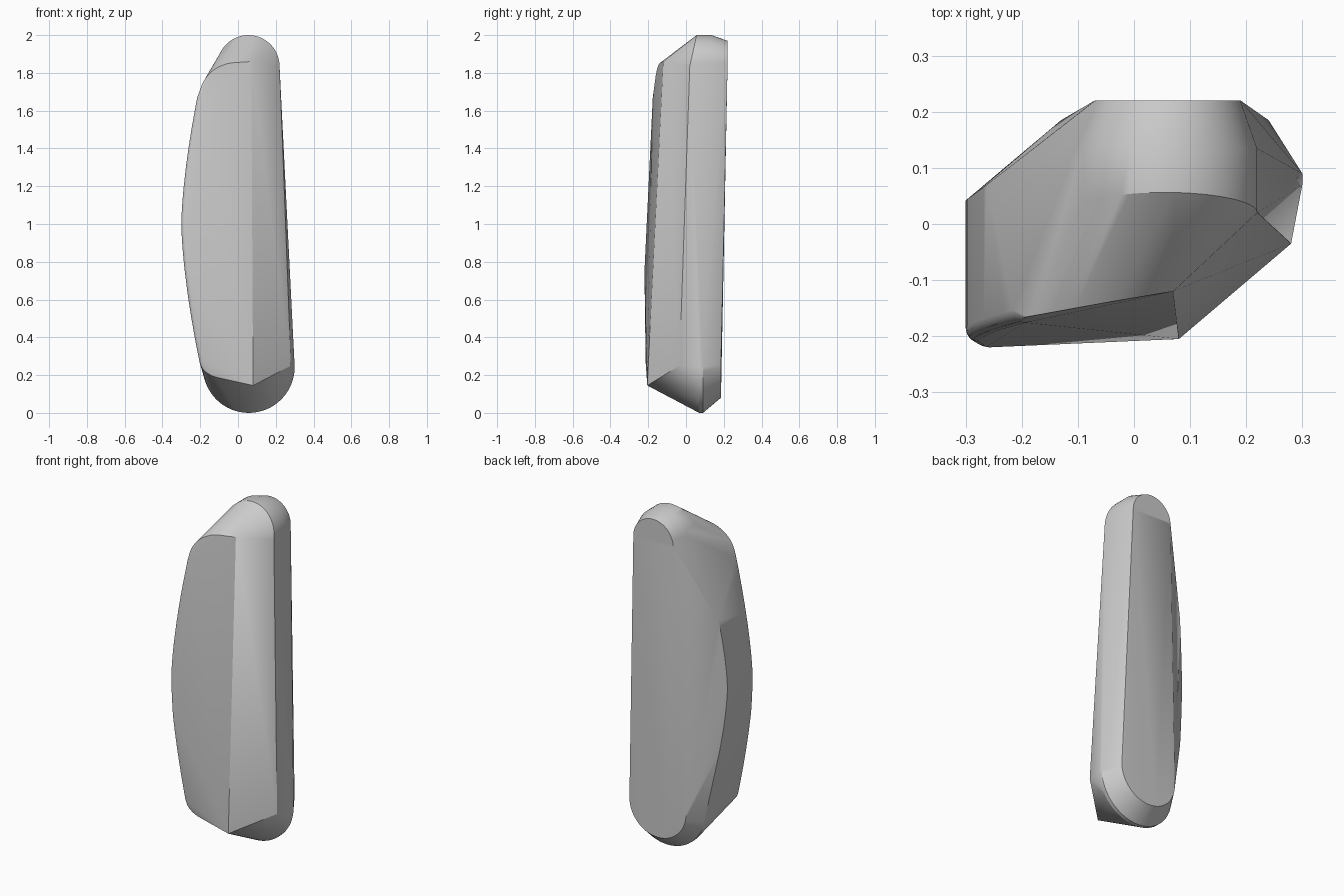
import bpy, bmesh
from math import sin, cos, pi

cube = bpy.data.objects.get("Cube")
if cube:
    bpy.data.objects.remove(cube)

points = []


def arc(cx, cz, r, depth, start, end, steps=32):
    """Arc in the x-z plane; depth(z) gives its y."""
    for i in range(steps + 1):
        a = start + (end - start) * i / steps
        z = cz + r * sin(a)
        points.append((cx + r * cos(a), depth(z), z))


def side_x(z):
    """Bowed left-hand outline of the body."""
    return -0.3 + 0.09 * (abs(z - 1) / 0.7) ** 1.55


# Flat back plate, wider at the bottom
arc(0.06, 1.84, 0.13, lambda z: 0.22, 0, pi)
arc(0.055, 0.265, 0.185, lambda z: 0.185, pi, 2 * pi)

# Rounded rim at the top and bottom
arc(0.055, 1.835, 0.165, lambda z: 0.02 + 0.22 * (z - 1.835), 0, pi)
arc(0.055, 1.835, 0.165, lambda z: 0.135, 0, pi)
arc(0.057, 0.243, 0.243, lambda z: 0.07, pi, 2 * pi)
arc(0.057, 0.243, 0.243, lambda z: 0.09, pi, 2 * pi)

# Front ridge and lower corner
points += [(0.07, -0.12, 1.86), (0.08, -0.205, 0.145), (0.28, -0.035, 0.25)]

# Bowed side with a small rounded front edge
STEPS = 36
for i in range(STEPS + 1):
    z = 0.27 + (1.67 - 0.27) * i / STEPS
    x = side_x(z)
    y = -0.207 - 0.013 * (1 - abs(z - 0.75)) + 0.035 * max(0, z - 0.75)
    for j in range(5):
        a = j / 4 * pi / 2
        points.append((x + 0.022 * (1 - cos(a)), y + 0.022 * (1 - sin(a)), z))
    # Back ridge of the bowed side
    if 0.6 <= z <= 1.4:
        points.append((x, 0.042 + 0.74 * (x + 0.3), z))

# Curved upper and lower ends of the front face
for i in range(13):
    a = i / 12 * pi / 2
    points.append((-0.205 + 0.2 * (1 - cos(a)), -0.168 + 0.036 * (1 - cos(a)), 1.67 + 0.185 * sin(a)))
    points.append((-0.2 + 0.15 * (1 - cos(a)), -0.2, 0.27 - 0.09 * sin(a)))

# Wrap the profiles in one body
bm = bmesh.new()
for p in points:
    bm.verts.new(p)
bmesh.ops.remove_doubles(bm, verts=bm.verts, dist=0.0005)
bmesh.ops.convex_hull(bm, input=bm.verts)
bmesh.ops.delete(bm, geom=[v for v in bm.verts if not v.link_faces], context="VERTS")
bmesh.ops.dissolve_limit(bm, angle_limit=0.01, verts=bm.verts, edges=bm.edges)
bmesh.ops.recalc_face_normals(bm, faces=bm.faces)
mesh = bpy.data.meshes.new("body")
bm.to_mesh(mesh)
bm.free()
body = bpy.data.objects.new("body", mesh)
bpy.context.collection.objects.link(body)

# Plain grey finish
grey = bpy.data.materials.new("grey")
grey.use_nodes = True
color = (0.6, 0.6, 0.6, 1)
grey.diffuse_color = color
grey.node_tree.nodes["Principled BSDF"].inputs["Base Color"].default_value = color
mesh.materials.append(grey)

bpy.context.view_layer.objects.active = body
body.select_set(True)
bpy.ops.object.shade_smooth_by_angle(angle=0.45)
